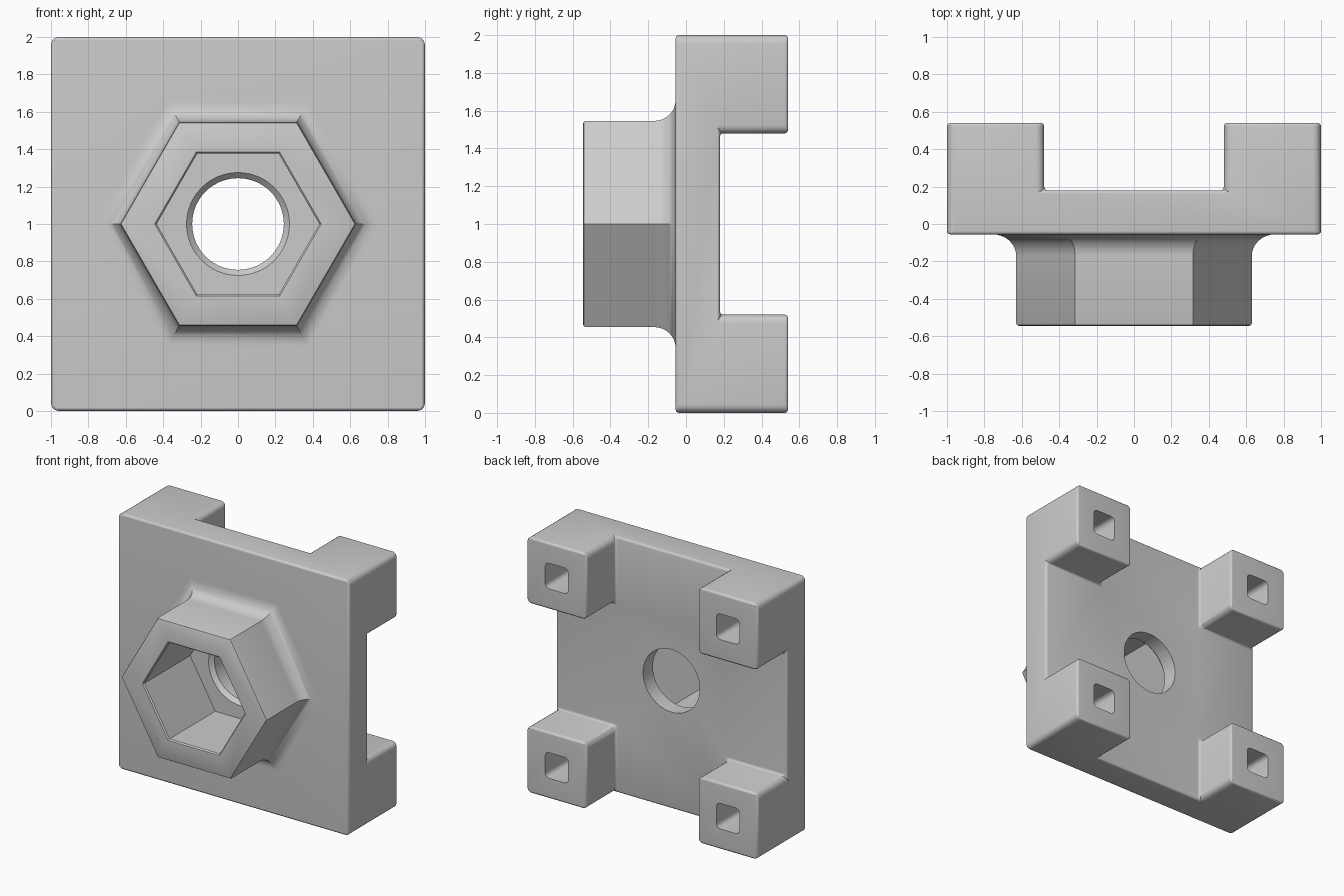
import bpy, bmesh
from math import cos, sin, pi, radians
from mathutils import Vector

cube = bpy.data.objects.get("Cube")
if cube:
    bpy.data.objects.remove(cube, do_unlink=True)

FRONT, PLATE, BACK, LEGS = -0.545, -0.055, 0.18, 0.54
LEG = 0.52          # leg width
ROUND = 0.045       # radius of edges running front to back

grey = bpy.data.materials.new("plain_grey")
grey.use_nodes = True
grey.diffuse_color = (0.6, 0.6, 0.6, 1)
grey.node_tree.nodes["Principled BSDF"].inputs["Base Color"].default_value = grey.diffuse_color


def make_object(name, bm):
    bmesh.ops.recalc_face_normals(bm, faces=bm.faces)
    mesh = bpy.data.meshes.new(name)
    bm.to_mesh(mesh)
    bm.free()
    mesh.materials.append(grey)
    obj = bpy.data.objects.new(name, mesh)
    bpy.context.collection.objects.link(obj)
    return obj


def loft(name, profile, sides):
    """Stack of regular polygons along y, from (y, radius) pairs."""
    bm = bmesh.new()
    rings = [[bm.verts.new((r * cos(2 * pi * i / sides), y, 1 + r * sin(2 * pi * i / sides)))
              for i in range(sides)] for y, r in profile]
    for a, b in zip(rings, rings[1:]):
        for i in range(sides):
            j = (i + 1) % sides
            bm.faces.new((a[i], a[j], b[j], b[i]))
    bm.faces.new(rings[0])
    bm.faces.new(rings[-1])
    return make_object(name, bm)


def apply_modifier(obj, mod):
    bpy.context.view_layer.objects.active = obj
    bpy.ops.object.modifier_apply(modifier=mod.name)


def combine(obj, other, operation):
    mod = obj.modifiers.new(operation, "BOOLEAN")
    mod.operation, mod.object, mod.solver = operation, other, "EXACT"
    apply_modifier(obj, mod)
    bpy.data.objects.remove(other, do_unlink=True)


# Plate with four corner legs: a three by three grid, extruded
bm = bmesh.new()
steps = [-1, LEG - 1, 1 - LEG, 1]
grid = [[bm.verts.new((x, PLATE, 1 + z)) for x in steps] for z in steps]
for i in range(3):
    for j in range(3):
        bm.faces.new((grid[i][j], grid[i][j + 1], grid[i + 1][j + 1], grid[i + 1][j]))


def extrude(faces, distance, keep):
    new = bmesh.ops.extrude_face_region(bm, geom=faces, use_keep_orig=keep)["geom"]
    verts = [g for g in new if isinstance(g, bmesh.types.BMVert)]
    bmesh.ops.translate(bm, verts=verts, vec=(0, distance, 0))
    return [g for g in new if isinstance(g, bmesh.types.BMFace)]


back = extrude(list(bm.faces), BACK - PLATE, True)
for face in back:
    c = face.calc_center_median()
    if abs(c.x) > 0.5 and abs(c.z - 1) > 0.5:
        extrude([face], LEGS - BACK, False)
        if face.is_valid:
            bm.faces.remove(face)
bmesh.ops.recalc_face_normals(bm, faces=bm.faces)
bmesh.ops.dissolve_limit(bm, angle_limit=radians(2), verts=bm.verts, edges=bm.edges)
weight = bm.edges.layers.float.new("bevel_weight_edge")
for e in bm.edges:
    along = (e.verts[0].co - e.verts[1].co).normalized()
    e[weight] = 1 if abs(along.y) > 0.9 else 0.4
body = make_object("mounting_block", bm)
bevel = body.modifiers.new("rounding", "BEVEL")
bevel.limit_method, bevel.width, bevel.segments = "WEIGHT", ROUND, 4
apply_modifier(body, bevel)

# Hexagonal collar flaring into the plate
R, FLARE = 0.63, 0.115
profile = [(FRONT, R - 0.015), (FRONT + 0.004, R - 0.005), (FRONT + 0.015, R)]
for k in range(9):
    a = k / 8 * pi / 2
    profile.append((PLATE - FLARE + FLARE * sin(a), R + FLARE * 1.1 * (1 - cos(a))))
profile.append((0.05, profile[-1][1]))
combine(body, loft("collar", profile, 6), "UNION")

# Hexagonal pocket, then the round bore through the plate
POCKET, FLOOR, BORE = 0.435, 0.03, 0.245
combine(body, loft("pocket_cutter", [(FRONT - 0.05, POCKET + 0.06), (FRONT + 0.01, POCKET),
                                     (FLOOR, POCKET)], 6), "DIFFERENCE")
bore = [(FLOOR - 0.05, BORE + 0.03), (FLOOR, BORE + 0.03)]
bore += [(FLOOR + 0.03 * sin(k * pi / 8), BORE + 0.03 * (1 - sin(k * pi / 8))) for k in range(1, 5)]
bore.append((BACK + 0.1, BORE))
combine(body, loft("bore_cutter", bore, 64), "DIFFERENCE")

# Square socket in the end of each leg
for sx in (-1, 1):
    for sz in (-1, 1):
        bm = bmesh.new()
        bmesh.ops.create_cube(bm, size=1)
        bmesh.ops.scale(bm, verts=bm.verts, vec=(0.2, 0.4, 0.2))
        long_edges = [e for e in bm.edges if abs(e.verts[0].co.y - e.verts[1].co.y) > 0.1]
        bmesh.ops.bevel(bm, geom=long_edges, offset=0.035, segments=4, profile=0.5, affect="EDGES")
        centre = 1 - LEG / 2
        bmesh.ops.translate(bm, verts=bm.verts, vec=Vector((sx * centre, LEGS - 0.14, 1 + sz * centre)))
        combine(body, make_object("socket_cutter", bm), "DIFFERENCE")

bpy.ops.object.select_all(action="DESELECT")
body.select_set(True)
bpy.context.view_layer.objects.active = body
bpy.ops.object.shade_smooth_by_angle(angle=radians(32))
